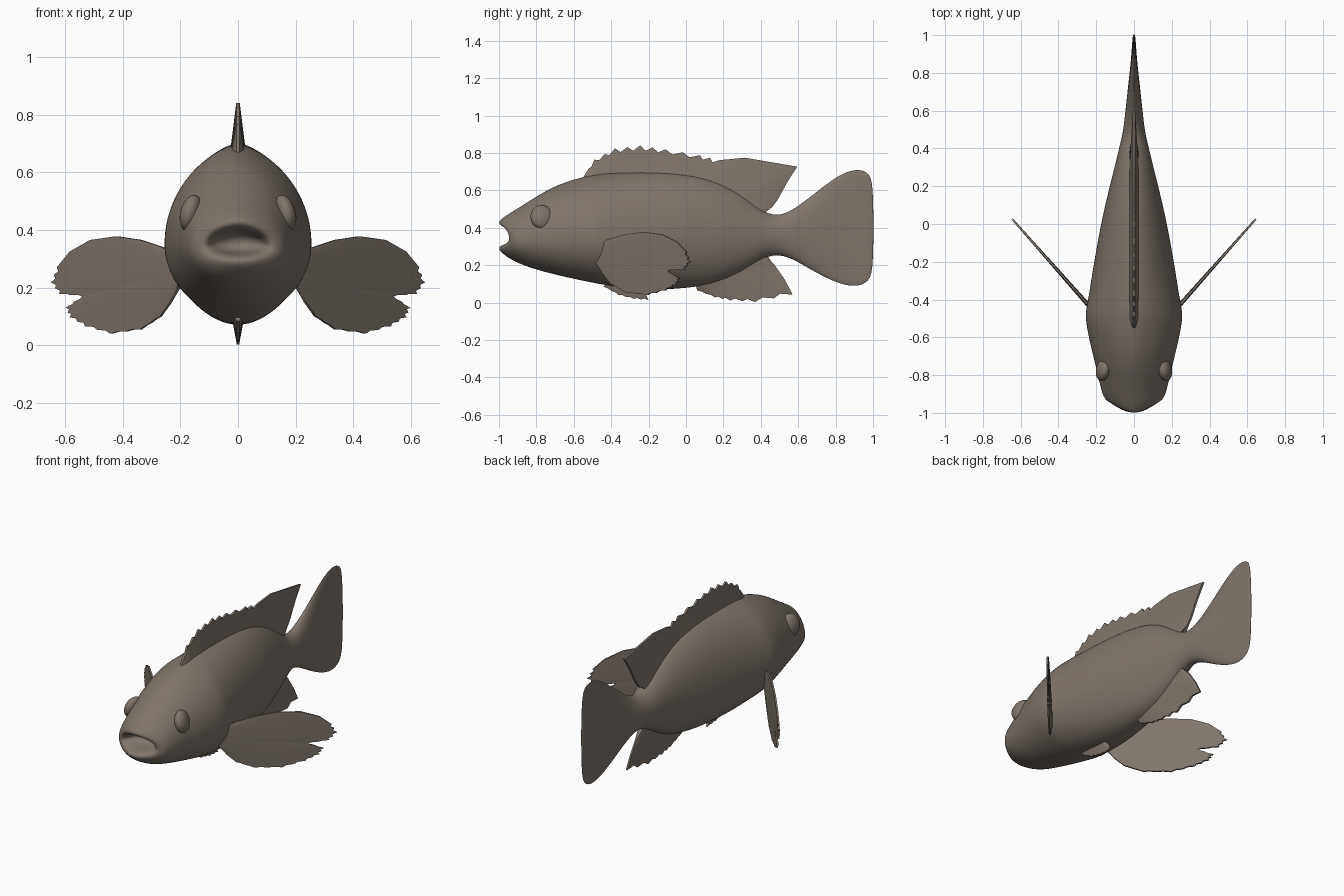
import bpy, bmesh, math
from mathutils import Vector

old = bpy.data.objects.get("Cube")
if old:
    bpy.data.objects.remove(old, do_unlink=True)

skin = bpy.data.materials.new("warm_grey_brown")
skin.use_nodes = True
COLOUR = (0.216, 0.178, 0.147, 1)
skin.diffuse_color = COLOUR
skin.node_tree.nodes["Principled BSDF"].inputs["Base Color"].default_value = COLOUR


def finish(name, bm, smooth=True):
    bmesh.ops.recalc_face_normals(bm, faces=bm.faces)
    mesh = bpy.data.meshes.new(name)
    bm.to_mesh(mesh)
    bm.free()
    mesh.materials.append(skin)
    for p in mesh.polygons:
        p.use_smooth = smooth
    obj = bpy.data.objects.new(name, mesh)
    bpy.context.collection.objects.link(obj)
    return obj


def loft(name, rings):
    """Skin a list of equal closed rings and cap both ends."""
    bm = bmesh.new()
    loops = [[bm.verts.new(p) for p in ring] for ring in rings]
    n = len(loops[0])
    for a, b in zip(loops, loops[1:]):
        for i in range(n):
            j = (i + 1) % n
            bm.faces.new((a[i], a[j], b[j], b[i]))
    bm.faces.new(loops[0])
    bm.faces.new(loops[-1])
    return finish(name, bm)


# Body and tail: y, half width, top, bottom, side setback, height of widest point
SECTIONS = [
    (-.87, .03, .37, .34, 0, .5), (-.90, .075, .395, .32, 0, .45),
    (-.97, .09, .40, .315, .05, .4), (-1.01, .112, .425, .295, .06, .38),
    (-.985, .14, .453, .263, .045, .4), (-.93, .165, .487, .225, .015, .42),
    (-.85, .182, .537, .19, 0, .43), (-.73, .21, .615, .155, 0, .43),
    (-.60, .243, .664, .125, 0, .43), (-.48, .264, .690, .10, 0, .43),
    (-.42, .248, .697, .09, 0, .43), (-.25, .222, .705, .065, 0, .44),
    (0, .178, .697, .07, 0, .46), (.18, .135, .650, .105, 0, .5),
    (.315, .10, .572, .17, 0, .5), (.41, .078, .488, .237, 0, .5),
    (.48, .06, .464, .257, 0, .5), (.56, .05, .485, .242, 0, .5),
    (.69, .036, .588, .16, 0, .5), (.82, .021, .69, .096, 0, .5),
    (.91, .013, .719, .08, 0, .5), (.97, .009, .705, .105, 0, .5),
    (1.004, .006, .65, .16, 0, .5),
]


def section(y, w, top, bottom, setback, f, n=24):
    mid = bottom + f * (top - bottom)
    ring = []
    for i in range(n):
        a = math.tau * i / n
        s, c = math.sin(a), math.cos(a)
        power = 1.2 if c > 0 else 1.0
        x = math.copysign(w * abs(s) ** power, s)
        z = mid + c * ((top - mid) if c > 0 else (mid - bottom))
        ring.append((x, y + setback * s * s, z))
    return ring


body = loft("body_and_tail", [section(*s) for s in SECTIONS])
body.modifiers.new("smooth_form", "SUBSURF").levels = 2
body.modifiers["smooth_form"].render_levels = 2


def along(points, t):
    """Point at fraction t of a polyline, counted by its corners."""
    u = t * (len(points) - 1)
    i = min(int(u), len(points) - 2)
    return Vector(points[i]).lerp(Vector(points[i + 1]), u - i)


def fin(name, roots, tips, place, across, root_t, tip_t, teeth=(0, 1), depth=.04, per=4):
    """Tapering sheet of ribs from a root line to a jagged tip line."""
    count = (len(tips) - 1) * per
    rings = []
    for k in range(count + 1):
        t = k / count
        root, tip = along(roots, t), along(tips, t)
        if teeth[0] < t < teeth[1] and k % 2:
            tip = tip.lerp(root, depth)
        r, e = Vector(place(*root)), Vector(place(*tip))
        m = r.lerp(e, .5)
        half = (root_t + tip_t) / 2
        rings.append([r - across * root_t, m - across * half, e - across * tip_t,
                      e + across * tip_t, m + across * half, r + across * root_t])
    obj = loft(name, rings)
    bpy.ops.object.select_all(action="DESELECT")
    obj.select_set(True)
    bpy.context.view_layer.objects.active = obj
    bpy.ops.object.shade_smooth_by_angle(angle=math.radians(40))
    return obj


def midline(y, z):
    return (0, y, z)


SIDE = Vector((1, 0, 0))

# Dorsal fin with spiny front part
fin("dorsal_fin",
    [(-.53, .64), (-.5, .65), (-.4, .67), (-.28, .68), (-.15, .68), (0, .67), (.1, .64),
     (.2, .6), (.28, .55), (.33, .51), (.37, .48), (.39, .46), (.41, .45)],
    [(-.55, .67), (-.49, .765), (-.38, .825), (-.245, .84), (-.11, .82), (.075, .788),
     (.18, .762), (.315, .775), (.595, .727), (.545, .65), (.49, .55), (.46, .51), (.40, .485)],
    midline, SIDE, .026, .006, teeth=(.05, .52), depth=.15)

# Anal fin
fin("anal_fin",
    [(.05, .1), (.12, .12), (.18, .15), (.25, .19), (.32, .23), (.36, .26), (.4, .28), (.43, .29)],
    [(.06, .065), (.155, .028), (.235, .012), (.37, .003), (.57, .043), (.53, .12),
     (.475, .2), (.43, .245)],
    midline, SIDE, .025, .005, teeth=(0, .56), depth=.08)

# Small pelvic fin under the belly
fin("pelvic_fin",
    [(-.42, .12), (-.36, .11), (-.30, .1), (-.26, .1), (-.24, .1)],
    [(-.44, .085), (-.36, .04), (-.28, .02), (-.2, .013), (-.22, .06)],
    midline, SIDE, .022, .006, depth=.08)

# Pectoral fins, swept back at an angle, and eyes
PECTORAL = [
    (.26, .34), (.335, .365), (.42, .378), (.51, .365), (.58, .325), (.625, .27),
    (.645, .218), (.617, .177), (.537, .17), (.595, .13), (.58, .097), (.527, .066),
    (.44, .04), (.336, .055), (.267, .1), (.232, .15), (.21, .19)]
for side, label in ((1, "left"), (-1, "right")):
    fin(label + "_pectoral_fin", [(.21, .31), (.21, .25), (.2, .21)], PECTORAL,
        lambda x, z: (side * x, -.42 + (x - .25) * 1.13, z),
        Vector((side * .75, -.66, 0)), .012, .005, teeth=(.3, .9), depth=.025)

    bm = bmesh.new()
    bmesh.ops.create_uvsphere(bm, u_segments=24, v_segments=14, radius=1)
    eye = finish(label + "_eye", bm)
    eye.scale = (.036, .062, .065)
    eye.location = (side * .163, -.77, .458)
    eye.rotation_euler = (0, side * -.25, side * .2)
